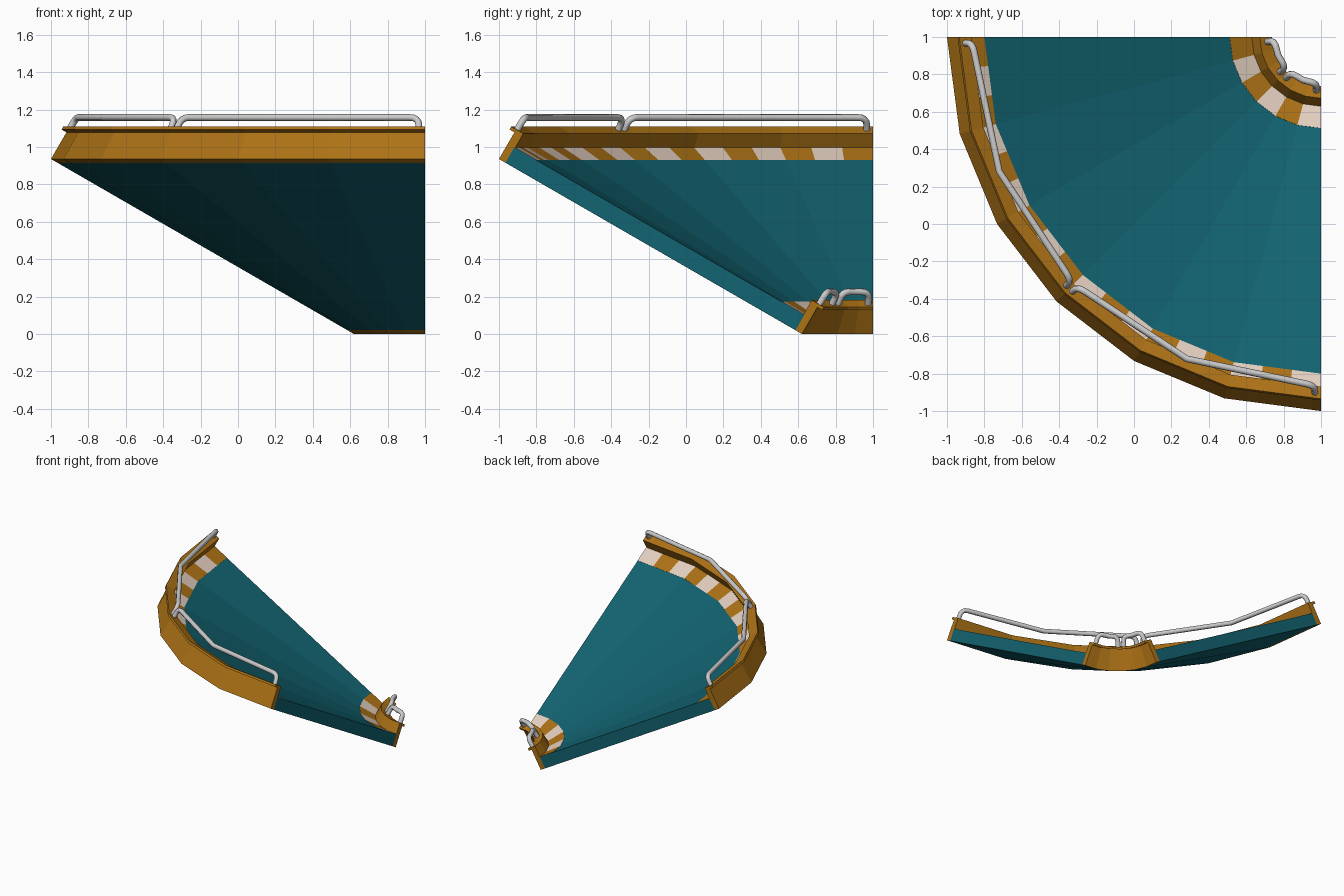
import bpy, bmesh, math
from mathutils import Vector

if "Cube" in bpy.data.objects:
    bpy.data.objects.remove(bpy.data.objects["Cube"])

C, S = math.cos(math.radians(30)), 0.5
R_OUT, R_IN = 2.0, 0.38
OUTER = (R_OUT, (R_OUT - R_IN) * S / C)   # lower corner of the outer trim (r, z)
INNER = (R_IN, 0.0)                       # lower corner of the inner trim
STEP = 15                                 # degrees per facet


def material(name, rgb):
    m = bpy.data.materials.new(name)
    m.diffuse_color = (*rgb, 1)
    m.use_nodes = True
    m.node_tree.nodes["Principled BSDF"].inputs["Base Color"].default_value = m.diffuse_color
    return m


TEAL = material("teal", (0.006, 0.125, 0.165))
OCHRE = material("ochre", (0.42, 0.17, 0.008))
CREAM = material("cream", (0.78, 0.63, 0.53))


def rz(base, s, n):
    """Along-slope / normal offsets from a base corner -> (radius, height)."""
    return base[0] + s * C - n * S, base[1] + s * S + n * C


def on_arc(r, z, deg):
    a = math.radians(deg)
    return Vector((1 - r * math.cos(a), 1 - r * math.sin(a), z))


def on_facet(r, z, deg):
    """Point on the straight facet between two 15 degree corners."""
    k = min(int(deg // STEP), 5)
    t = deg / STEP - k
    return on_arc(r, z, k * STEP).lerp(on_arc(r, z, (k + 1) * STEP), t)


def sweep(bm, profile, angles):
    """Sweep a closed (r, z) profile round the centre and cap both ends."""
    rings = [[bm.verts.new(on_facet(r, z, a)) for r, z in profile] for a in angles]
    n = len(profile)
    for a, b in zip(rings, rings[1:]):
        for i in range(n):
            j = (i + 1) % n
            bm.faces.new((a[i], a[j], b[j], b[i]))
    bm.faces.new(rings[0])
    bm.faces.new(rings[-1])


def finish(bm, name, mat):
    bmesh.ops.recalc_face_normals(bm, faces=bm.faces)
    me = bpy.data.meshes.new(name)
    bm.to_mesh(me)
    bm.free()
    me.materials.append(mat)
    ob = bpy.data.objects.new(name, me)
    bpy.context.collection.objects.link(ob)
    return ob


def box(base, s0, s1, n0, n1):
    return [rz(base, *p) for p in ((s0, n0), (s1, n0), (s1, n1), (s0, n1))]


def ring(name, profile, mat):
    bm = bmesh.new()
    sweep(bm, profile, range(0, 91, STEP))
    return finish(bm, name, mat)


def stripes(name, base, s0, s1, count):
    """Alternating ochre / cream warning stripes lying on the deck."""
    w = 90 / count
    for first, label, mat in ((0, "ochre", OCHRE), (1, "cream", CREAM)):
        bm = bmesh.new()
        for i in range(first, count, 2):
            sweep(bm, box(base, s0, s1, 0.0945, 0.0965), (i * w, (i + 1) * w - 1e-6))
        finish(bm, f"{name}_{label}", mat)


def rounded(pts, corners, radius, steps=4):
    """Round the listed corners of a path."""
    out = []
    for i, p in enumerate(pts):
        if i not in corners:
            out.append(p)
            continue
        a = p + (pts[i - 1] - p).normalized() * radius
        b = p + (pts[i + 1] - p).normalized() * radius
        for k in range(steps + 1):
            t = k / steps
            out.append(a * (1 - t) ** 2 + p * 2 * t * (1 - t) + b * t * t)
    return out


def rail(name, base, s, a0, a1, radius):
    lo, hi = rz(base, s, 0.175), rz(base, s, 0.26)
    pts = [on_arc(*lo, a0), on_arc(*hi, a0), on_arc(*hi, (a0 + a1) / 2),
           on_arc(*hi, a1), on_arc(*lo, a1)]
    path = rounded(pts, (1, 3), radius)
    cu = bpy.data.curves.new(name, "CURVE")
    cu.dimensions = "3D"
    cu.bevel_depth = 0.018
    cu.bevel_resolution = 2
    cu.use_fill_caps = True
    sp = cu.splines.new("POLY")
    sp.points.add(len(path) - 1)
    for q, p in zip(sp.points, path):
        q.co = (*p, 1)
    ob = bpy.data.objects.new(name, cu)
    bpy.context.collection.objects.link(ob)


# Sloped conical deck
ring("deck", [rz(INNER, 0.04, 0), rz(OUTER, -0.04, 0),
              rz(OUTER, -0.04, 0.095), rz(INNER, 0.04, 0.095)], TEAL)

# Edge trims: upright wall with a cap flange overhanging the outside
for label, base, d in (("outer", OUTER, 1), ("inner", INNER, -1)):
    prof = [(-0.045, 0), (0, 0), (0, 0.165), (0.03, 0.165), (0.03, 0.183), (-0.045, 0.183)]
    ring(f"{label}_trim", [rz(base, d * s, n) for s, n in prof], OCHRE)

# Warning stripes
stripes("outer_stripes", OUTER, -0.175, -0.045, 18)
stripes("inner_stripes", INNER, 0.045, 0.18, 6)

# Guard rails, two per edge
rail("outer_rail_left", OUTER, -0.006, 1.0, 44.3, 0.05)
rail("outer_rail_front", OUTER, -0.006, 45.7, 89.0, 0.05)
rail("inner_rail_left", INNER, 0.0, 5.0, 40.5, 0.04)
rail("inner_rail_front", INNER, 0.0, 49.5, 85.0, 0.04)
